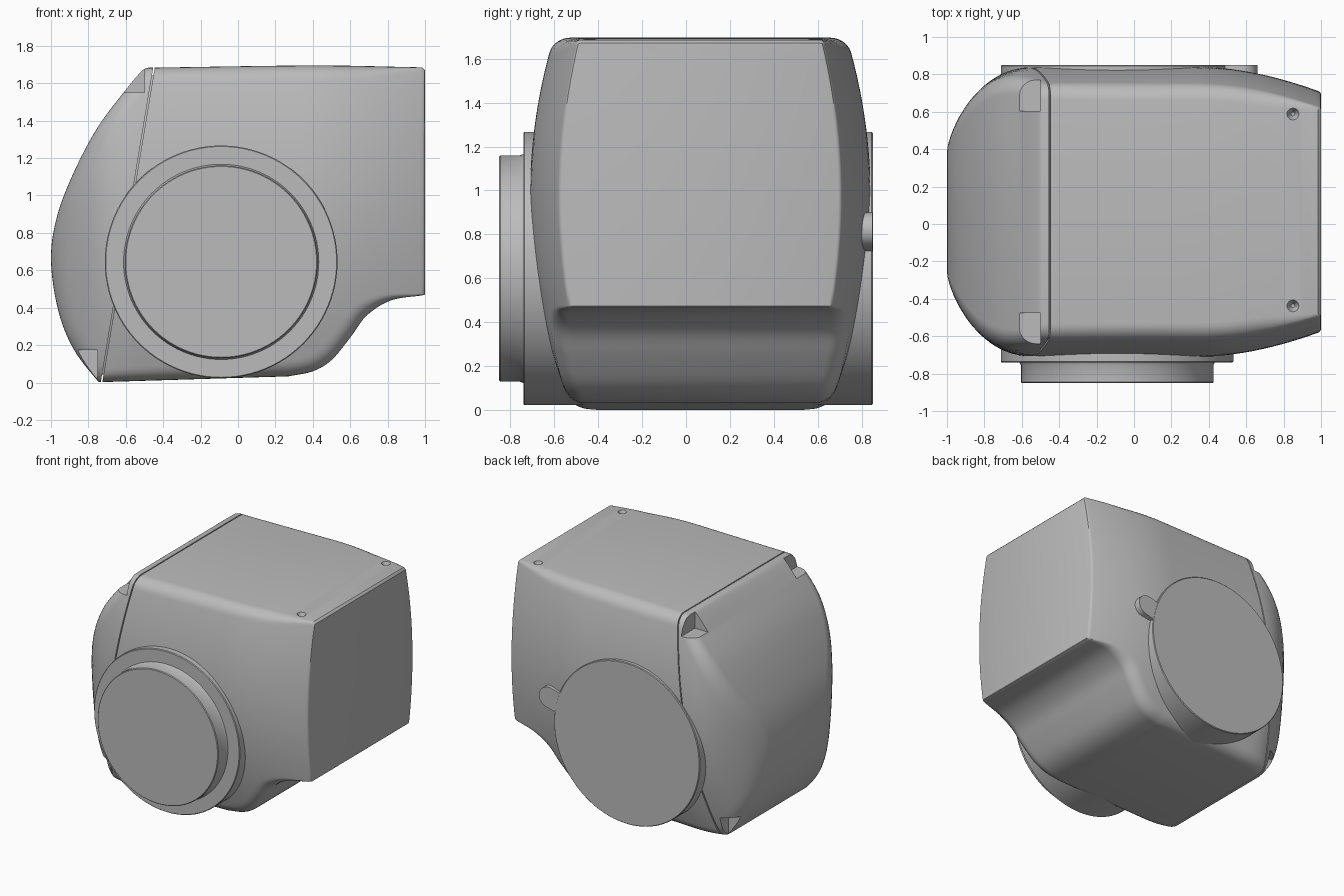
import bpy, bmesh, math
from mathutils import Vector

cube = bpy.data.objects.get("Cube")
if cube:
    bpy.data.objects.remove(cube, do_unlink=True)

grey = bpy.data.materials.new("plain_grey")
grey.use_nodes = True
grey.diffuse_color = (0.5, 0.5, 0.5, 1)
grey.node_tree.nodes["Principled BSDF"].inputs["Base Color"].default_value = (0.5, 0.5, 0.5, 1)

MID_Y = 0.065                       # middle plane of the body
HUB = Vector((-0.09, 0.645))        # disc axis in x, z


def finish(name, bm, helper=False):
    bmesh.ops.recalc_face_normals(bm, faces=bm.faces)
    mesh = bpy.data.meshes.new(name)
    bm.to_mesh(mesh)
    bm.free()
    mesh.materials.append(grey)
    ob = bpy.data.objects.new(name, mesh)
    bpy.context.collection.objects.link(ob)
    if helper:
        ob.hide_render = True
        ob.hide_set(True)
    return ob


def bridge(bm, a, b):
    n = len(a)
    for i in range(n):
        j = (i + 1) % n
        bm.faces.new((a[i], a[j], b[j], b[i]))


def curve(points, steps=10):
    """Smooth curve through the points, without the last one."""
    p = [Vector(q) for q in points]
    p = [2 * p[0] - p[1]] + p + [2 * p[-1] - p[-2]]
    out = []
    for a, b, c, d in zip(p, p[1:], p[2:], p[3:]):
        for k in range(steps):
            t = k / steps
            out.append(0.5 * (2 * b + (c - a) * t + (2 * a - 5 * b + 4 * c - d) * t * t
                              + (3 * b - a - 3 * c + d) * t ** 3))
    return out


def half_width(x, z):
    w = 0.775
    if x < -0.5:
        w -= 0.375 * min(1, (-0.5 - x) / 0.5) ** 2.6
    elif x > 0.35:
        w -= 0.135 * ((x - 0.35) / 0.65) ** 1.8
    return w * (1 - 0.265 * (z - 0.97) ** 2)


# Body: side outline, then rings shrinking inwards over the bulged flanks
outline = (
    curve([(-0.48, 1.683), (0.4, 1.695), (0.985, 1.685)], 14)
    + curve([(0.985, 1.685), (1, 1.67)], 2)
    + curve([(1, 1.67), (1, 0.475)], 22)
    + curve([(1, 0.475), (0.98, 0.465), (0.82, 0.44), (0.69, 0.36), (0.6, 0.24),
             (0.5, 0.12), (0.4, 0.06), (0.27, 0.033)], 5)
    + curve([(0.27, 0.033), (-0.735, 0.002)], 18)
    + curve([(-0.735, 0.002), (-0.76, 0.02), (-0.88, 0.18), (-0.96, 0.38), (-1, 0.65),
             (-0.97, 0.88), (-0.88, 1.12), (-0.75, 1.365), (-0.6, 1.565),
             (-0.515, 1.665), (-0.48, 1.683)], 6)
)
centre = Vector((-0.05, 0.85))
levels = [1, 0.997, 0.99, 0.98, 0.965, 0.945, 0.92] + [0.9 - 0.05 * k for k in range(18)]
bm = bmesh.new()
first = []
for side in (1, -1):
    rings = []
    for t in levels:
        ring = []
        for p in outline:
            q = centre + (p - centre) * t
            radius = 0.012 + 0.06 * min(1, max(0, (1 - p.x) / 0.3))
            depth = max(0, 1 - (1 - t) * (p - centre).length / radius)
            drop = radius * (1 - math.sqrt(1 - depth * depth))
            y = MID_Y + side * (half_width(q.x, q.y) - drop)
            ring.append(bm.verts.new((q.x, y, q.y)))
        rings.append(ring)
    for a, b in zip(rings, rings[1:]):
        bridge(bm, a, b)
    bm.faces.new(rings[-1])
    first.append(rings[0])
bridge(bm, *first)
body = finish("camera_body", bm)


# Cutters for the door seam, the hinge notches and the screw holes
def seam_cutter():
    bm = bmesh.new()
    section = []
    for side in (1, -1):
        for k in range(29):
            z = 0.03 + 1.625 * (k if side > 0 else 28 - k) / 28
            x = -0.73 + 0.28 * z / 1.68
            section.append(Vector((x, side * half_width(x, z), z)))
    mid = Vector((-0.59, 0, 0.84))
    loops = []
    for dx, scale in ((-0.004, 0.985), (0.004, 0.985), (0.004, 1.06), (-0.004, 1.06)):
        loops.append([bm.verts.new(mid + (v - mid) * scale + Vector((dx, MID_Y, 0)))
                      for v in section])
    for i in range(4):
        bridge(bm, loops[i], loops[(i + 1) % 4])
    return finish("seam_cutter", bm, True)


def box_cutter(name, low, high):
    bm = bmesh.new()
    bmesh.ops.create_cube(bm, size=1)
    low, high = Vector(low), Vector(high)
    for v in bm.verts:
        v.co = (low + high) / 2 + v.co * (high - low)
    return finish(name, bm, True)


cutters = [seam_cutter()]
for side, label in ((1, "back"), (-1, "front")):
    a, b = sorted((MID_Y + side * 0.54, MID_Y + side * 0.85))
    cutters.append(box_cutter(label + "_top_notch_cutter", (-0.75, a, 1.55), (-0.5, b, 1.75)))
    cutters.append(box_cutter(label + "_bottom_notch_cutter", (-1, a - 0.05 * (side > 0), -0.1),
                              (-0.75, b + 0.05 * (side < 0), 0.175)))
    bm = bmesh.new()
    bmesh.ops.create_cone(bm, cap_ends=True, segments=24, radius1=0.01, radius2=0.034, depth=0.05)
    bmesh.ops.translate(bm, verts=bm.verts, vec=(0.85, MID_Y + 0.01 + side * 0.513, 1.668))
    cutters.append(finish(label + "_screw_hole_cutter", bm, True))
for c in cutters:
    mod = body.modifiers.new(c.name, "BOOLEAN")
    mod.operation = "DIFFERENCE"
    mod.solver = "EXACT"
    mod.object = c


# Discs: turned profiles of (radius, y)
def turned(name, profile, segments=96):
    bm = bmesh.new()
    rings = []
    for r, y in profile:
        rings.append([bm.verts.new((HUB.x + r * math.cos(a), y, HUB.y + r * math.sin(a)))
                      for a in (2 * math.pi * k / segments for k in range(segments))])
    for a, b in zip(rings, rings[1:]):
        bridge(bm, a, b)
    bm.faces.new(rings[0])
    bm.faces.new(rings[-1])
    return finish(name, bm)


lens = turned("front_lens_drum", [(0.51, -0.85), (0.515, -0.845), (0.515, -0.755), (0.522, -0.74),
                                  (0.617, -0.74), (0.622, -0.735), (0.622, -0.4)])
back = turned("back_disc", [(0.617, 0.85), (0.622, 0.845), (0.622, 0.5)])

# Rounded tab on the rim of the back disc
bm = bmesh.new()
tip, root = Vector((0.58, 0.82)), Vector((0.38, 0.768))
along = (tip - root).normalized()
across = Vector((-along.y, along.x))
shape = [root - across * 0.08]
for k in range(17):
    a = math.pi * (k / 16 - 0.5)
    shape.append(tip + 0.08 * (along * math.cos(a) + across * math.sin(a)))
shape.append(root + across * 0.08)
ends = [[bm.verts.new((p.x, y, p.y)) for p in shape] for y in (0.7, 0.849)]
bridge(bm, *ends)
for e in ends:
    bm.faces.new(e)
tab = finish("back_disc_tab", bm)

# Smooth shading with sharp edges kept
for ob in (body, lens, back, tab):
    bpy.ops.object.select_all(action="DESELECT")
    ob.select_set(True)
    bpy.context.view_layer.objects.active = ob
    for m in list(ob.modifiers):
        bpy.ops.object.modifier_apply(modifier=m.name)
    bpy.ops.object.shade_smooth_by_angle(angle=math.radians(32))
